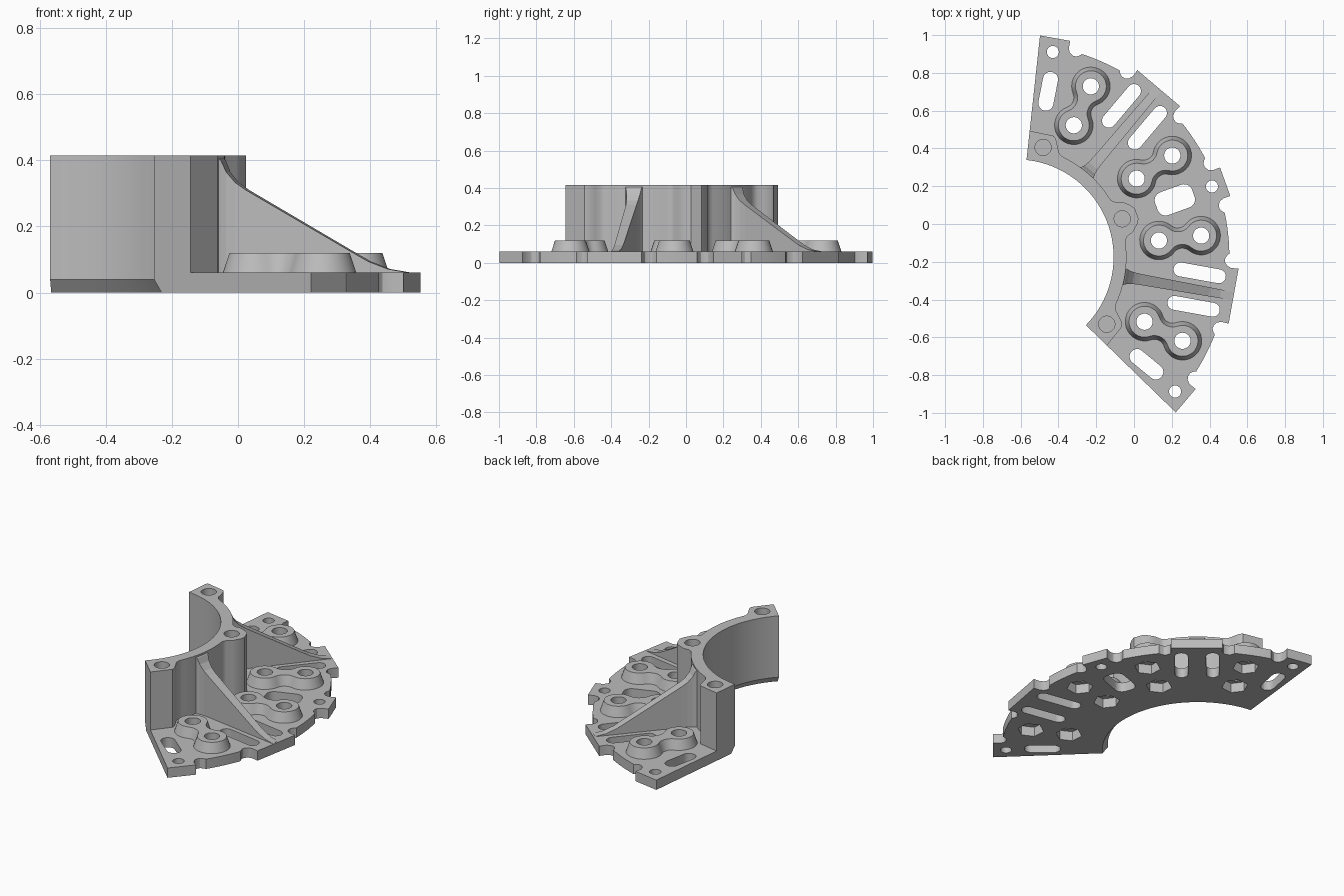
import bpy
import bmesh
from math import sin, cos, radians, pi, sqrt, atan2

CX, CY, MID = -0.625, -0.175, 19.8   # arc centre and symmetry axis
INNER, OUTER, RIM = 0.517, 1.18, 1.13
PLATE, TOP, BOSS = 0.06, 0.415, 0.12

if "Cube" in bpy.data.objects:
    bpy.data.objects.remove(bpy.data.objects["Cube"])

grey = bpy.data.materials.new("light grey")
grey.use_nodes = True
grey.diffuse_color = (0.5, 0.5, 0.5, 1)
grey.node_tree.nodes["Principled BSDF"].inputs["Base Color"].default_value = (0.5, 0.5, 0.5, 1)


def polar(r, deg):
    a = radians(deg + MID)
    return CX + r * cos(a), CY + r * sin(a)


def local(u, v, deg):
    """Point u along and v across the spoke at an angle."""
    a = radians(deg + MID)
    return CX + u * cos(a) - v * sin(a), CY + u * sin(a) + v * cos(a)


def at(points, z):
    return [(x, y, z) for x, y in points]


def loft(bm, rings):
    loops = [[bm.verts.new(p) for p in ring] for ring in rings]
    n = len(loops[0])
    for a, b in zip(loops, loops[1:]):
        for i in range(n):
            j = (i + 1) % n
            bm.faces.new((a[i], a[j], b[j], b[i]))
    bm.faces.new(loops[0][::-1])
    bm.faces.new(loops[-1])


def prism(bm, points, z0, z1):
    loft(bm, [at(points, z0), at(points, z1)])


def finish(name, bm, cutter=False):
    bmesh.ops.recalc_face_normals(bm, faces=bm.faces)
    mesh = bpy.data.meshes.new(name)
    bm.to_mesh(mesh)
    bm.free()
    mesh.materials.append(grey)
    ob = bpy.data.objects.new(name, mesh)
    bpy.context.collection.objects.link(ob)
    if cutter:
        ob.hide_render = True
        ob.hide_set(True)
    return ob


def cut(ob, *cutters):
    bpy.context.view_layer.objects.active = ob
    for c in cutters:
        mod = ob.modifiers.new("cut", 'BOOLEAN')
        mod.operation, mod.solver, mod.object = 'DIFFERENCE', 'EXACT', c
        bpy.ops.object.modifier_apply(modifier=mod.name)


def circle(u, deg, r, n=28):
    return [local(u + r * cos(2 * pi * i / n), r * sin(2 * pi * i / n), deg) for i in range(n)]


def slot(u0, u1, v, half, corner, deg):
    """Rounded slot along a spoke."""
    pts = []
    corners = ((u1 - corner, half - corner, 0), (u0 + corner, half - corner, 90),
               (u0 + corner, corner - half, 180), (u1 - corner, corner - half, 270))
    for u, w, start in corners:
        for i in range(7):
            a = radians(start + 15 * i)
            pts.append(local(u + corner * cos(a), v + w + corner * sin(a), deg))
    return pts


def arc(r, a0, a1, n):
    return [polar(r, a0 + (a1 - a0) * i / n) for i in range(n + 1)]


# Base plate outline: tabs with rounded notches between them
tabs = [(-64, -56.1), (-37.2, -22.8), (-3.9, 3.9), (22.8, 37.2), (56.1, 64)]
notch = [(1.14, 0.1), (1.118, 0.7), (1.108, 1.6), (1.108, 2.6), (1.118, 3.4), (RIM, 3.9)]
rim = []
for k, (a, b) in enumerate(tabs):
    if k:
        rim += [polar(r, a - d) for r, d in reversed(notch)]
    rim += [polar(OUTER, a), polar(OUTER, b)]
    if k < 4:
        rim += [polar(r, b + d) for r, d in notch]
        rim += arc(RIM, b + 5.5, tabs[k + 1][0] - 5.5, 4)

bm = bmesh.new()
loft(bm, [at(rim + arc(r, 64, -64, 48), z)
          for r, z in ((INNER + 0.032, 0), (INNER, 0.04), (INNER, PLATE))])
plate = finish("base_plate", bm)

# Curved wall with a post at each end and in the middle
end_post = [(0.672, 64), (0.672, 53), (0.66, 51.5), (0.625, 49.5), (0.6, 48), (0.587, 46)]
mid_post = [(0.587, 11), (0.6, 9.2), (0.632, 7.8), (0.665, 4.6), (0.68, 2.5)]
half = [polar(r, a) for r, a in end_post] + arc(0.585, 44, 13, 14) + [polar(r, a) for r, a in mid_post]
other = [polar(r, -a) for r, a in mid_post[::-1]] + arc(0.585, -13, -44, 14)
other += [polar(r, -a) for r, a in end_post[::-1]]
bm = bmesh.new()
prism(bm, half + other + arc(INNER, -64, 64, 48), PLATE, TOP)
wall = finish("curved_wall", bm)

# Blind screw holes in the post tops
bm = bmesh.new()
for a in (-56.3, 0, 56.3):
    prism(bm, circle(0.598, a, 0.043), 0.25, 0.5)
cut(wall, finish("post_hole_cutter", bm, True))

# Sloped ribs, flared where they meet the wall: distance, height, half width
rib = [(0.575, 0.412, 0.05), (0.59, 0.4, 0.042), (0.605, 0.365, 0.036), (0.632, 0.333, 0.031),
       (0.665, 0.31, 0.029), (0.98, 0.128, 0.025), (1.04, 0.094, 0.024), (1.1, 0.071, 0.023),
       (1.16, 0.061, 0.022)]
for name, a in (("left_rib", 30), ("right_rib", -30)):
    bm = bmesh.new()
    loft(bm, [at([local(u, -w, a), local(u, w, a)], PLATE) + at([local(u, w, a), local(u, -w, a)], z)
              for u, z, w in rib])
    finish(name, bm)

# Twin bosses joined by a waist
BOSS_U, SPAN = 0.8745, 0.1125
spokes = (-46.5, -13.2, 13.2, 46.5)


def dumbbell(r, neck, deg):
    f = (SPAN ** 2 + neck ** 2 - r ** 2) / (2 * (r - neck))
    h = neck + f
    turn = atan2(h, -SPAN)            # direction from right boss to fillet centre
    side = atan2(SPAN, h)
    top = [(SPAN + r * cos(turn * i / 12), r * sin(turn * i / 12)) for i in range(13)]
    top += [(f * sin(side * (1 - i / 4)), h - f * cos(side * (1 - i / 4))) for i in range(1, 5)]
    top += [(-u, v) for u, v in top[-2::-1]]
    ring = top + [(u, -v) for u, v in top[-2:0:-1]]
    return [local(BOSS_U + u, v, deg) for u, v in ring]


bosses = []
for k, a in enumerate(spokes):
    bm = bmesh.new()
    loft(bm, [at(dumbbell(0.102, 0.054, a), PLATE), at(dumbbell(0.082, 0.034, a), BOSS)])
    bosses.append(finish(f"twin_boss_{k + 1}", bm))

# Bolt bores, with hexagonal nut pockets beneath
bores, pockets = bmesh.new(), bmesh.new()
for a in spokes:
    for u in (BOSS_U - SPAN, BOSS_U + SPAN):
        prism(bores, circle(u, a, 0.043), -0.1, 0.3)
        prism(pockets, circle(u, a, 0.076, 6), -0.1, 0.2)
bore_cutter = finish("bore_cutter", bores, True)
pocket_cutter = finish("nut_pocket_cutter", pockets, True)

# Slots and small holes through the plate
bm = bmesh.new()
for a in (-30, 30):
    for v in (-0.09, 0.09):
        prism(bm, slot(0.832, 1.112, v, 0.037, 0.0369, a), -0.1, 0.2)
for a in (-59.2, 59.2):
    prism(bm, slot(0.79, 0.998, 0, 0.04, 0.0399, a), -0.1, 0.2)
prism(bm, slot(0.79, 0.998, 0, 0.064, 0.045, 0), -0.1, 0.2)
for a in (-60, 0, 60):
    prism(bm, circle(1.103, a, 0.032), -0.1, 0.2)
cut(plate, finish("slot_cutter", bm, True), pocket_cutter)
for b in bosses:
    cut(b, bore_cutter)

# Smooth the curved faces, keep the edges sharp
for ob in bpy.context.view_layer.objects:
    ob.select_set(ob in [plate, wall] + bosses)
bpy.context.view_layer.objects.active = plate
bpy.ops.object.shade_smooth_by_angle(angle=radians(30))
